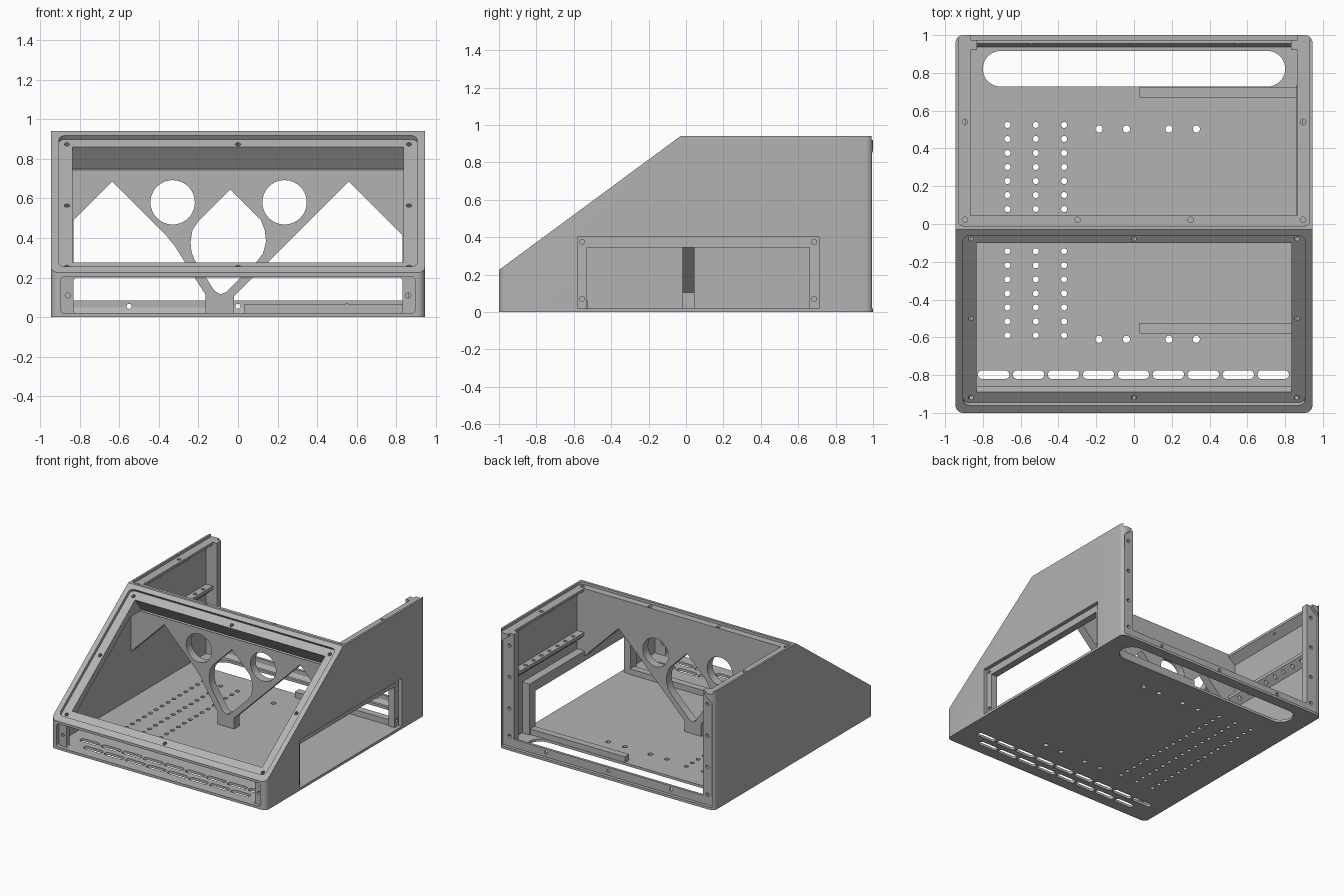
import bpy, bmesh
from math import cos, sin, pi, radians
from mathutils import Matrix, Vector

cube = bpy.data.objects.get("Cube")
if cube:
    bpy.data.objects.remove(cube)

grey = bpy.data.materials.new("plain grey")
grey.use_nodes = True
grey.diffuse_color = (0.45, 0.45, 0.45, 1)
grey.node_tree.nodes["Principled BSDF"].inputs["Base Color"].default_value = grey.diffuse_color


def frame(u, v, n, origin=(0, 0, 0)):
    m = Matrix((u, v, n)).transposed().to_4x4()
    m.translation = origin
    return m


# Sketch planes: outlines are drawn in two axes and pushed along the third
EX, EY, EZ = Vector((1, 0, 0)), Vector((0, 1, 0)), Vector((0, 0, 1))
RISE = Vector((0, 0.97, 0.715)).normalized()
SIDE, FRONT, PLAN = frame(EY, EZ, EX), frame(EX, EZ, EY), frame(EX, EY, EZ)
SLOPE = frame(EX, RISE, EX.cross(RISE), (0, -1, 0.225))


def circle(x, y, r, n=20):
    return [(x + r * cos(2 * pi * i / n), y + r * sin(2 * pi * i / n)) for i in range(n)]


def rect(x0, x1, y0, y1, r=0.0, n=6):
    if r == 0:
        return [(x0, y0), (x1, y0), (x1, y1), (x0, y1)]
    corners = [(x1 - r, y1 - r), (x0 + r, y1 - r), (x0 + r, y0 + r), (x1 - r, y0 + r)]
    return [(cx + r * cos(pi / 2 * (k + i / n)), cy + r * sin(pi / 2 * (k + i / n)))
            for k, (cx, cy) in enumerate(corners) for i in range(n + 1)]


def flip(outline):
    return [(-x, y) for x, y in outline]


def prism(name, outlines, plane, lo, hi):
    bm = bmesh.new()
    for pts in outlines:
        a = [bm.verts.new(plane @ Vector((x, y, lo))) for x, y in pts]
        b = [bm.verts.new(plane @ Vector((x, y, hi))) for x, y in pts]
        bm.faces.new(a)
        bm.faces.new(b)
        for i in range(len(pts)):
            j = (i + 1) % len(pts)
            bm.faces.new((a[i], a[j], b[j], b[i]))
    bmesh.ops.remove_doubles(bm, verts=bm.verts, dist=1e-5)
    bmesh.ops.recalc_face_normals(bm, faces=bm.faces)
    mesh = bpy.data.meshes.new(name)
    bm.to_mesh(mesh)
    bm.free()
    mesh.materials.append(grey)
    obj = bpy.data.objects.new(name, mesh)
    bpy.context.collection.objects.link(obj)
    return obj


def cut(obj, outlines, plane, lo, hi, operation='DIFFERENCE'):
    cutter = prism("cutter", outlines, plane, lo, hi)
    cutter.hide_render = True
    mod = obj.modifiers.new("cut", 'BOOLEAN')
    mod.operation, mod.solver, mod.object = operation, 'EXACT', cutter
    bpy.context.view_layer.update()
    result = bpy.data.meshes.new_from_object(obj.evaluated_get(bpy.context.evaluated_depsgraph_get()))
    obj.modifiers.clear()
    obj.data = result
    bpy.data.objects.remove(cutter)


# Outer case: side profile with rounded upright corners
case = prism("case", [[(-1, 0), (-1, 0.225), (-0.03, 0.94), (1, 0.94), (1, 0)]], SIDE, -0.945, 0.945)
cut(case, [rect(-0.945, 0.945, -1, 1, 0.04)], PLAN, -0.1, 1.1, 'INTERSECT')

# Front cavity under the sloping frame
cut(case, [[(-0.93, 0.02), (-0.93, 0.177), (-0.16, 0.744), (-0.02, 0.744), (-0.02, 0.02)]],
    SIDE, -0.925, 0.925)

# Rear cavity, open at the back and top, leaving wedge-shaped top ledges
half = [(0.925, 0.02), (0.925, 0.85), (0.865, 0.9), (0.865, 1.1)]
cut(case, [half + flip(half)[::-1]], FRONT, 0.045, 1.1)
cut(case, [rect(-0.93, 0.93, -0.01, 1.2, 0.03)], PLAN, 0.92, 1.1)

# Sloping frame: shallow seat, then the opening through it
cut(case, [rect(-0.905, 0.905, 0.05, 1.167, 0.035)], SLOPE, -0.024, 0.1)
cut(case, [rect(-0.835, 0.835, 0.119, 1.1)], SLOPE, -0.157, 0.1)

# Front strip: shallow seat, then the long opening
cut(case, [rect(-0.895, 0.895, 0.02, 0.205, 0.02)], FRONT, -1.1, -0.97)
cut(case, [rect(-0.83, 0.83, 0.02, 0.2, 0.015)], FRONT, -1.1, -0.9)

# Middle bulkhead: angular openings and two round holes leave a forked brace
left_gap = [(-0.925, 0.395), (-0.635, 0.685), (-0.36, 0.41), (-0.32, 0.36),
            (-0.165, 0.115), (-0.165, 0.02), (-0.925, 0.02)]
right_gap = [(0.925, 0.32), (0.56, 0.685), (-0.02, 0.105), (-0.02, 0.02), (0.925, 0.02)]
middle_gap = [(-0.04, 0.645), (-0.2, 0.485), (-0.23, 0.44), (-0.24, 0.38), (-0.235, 0.33),
              (-0.22, 0.29), (-0.12, 0.135), (-0.09, 0.115), (-0.06, 0.127), (0.09, 0.275),
              (0.125, 0.32), (0.142, 0.38), (0.135, 0.44), (0.115, 0.49)]
cut(case, [left_gap, right_gap, middle_gap, circle(-0.33, 0.58, 0.112, 40),
           circle(0.235, 0.58, 0.112, 40)], FRONT, -0.03, 0.06)

# Floor: rear slot, two staggered vent rows, hole grid and mounting holes
holes = [rect(-0.8, 0.8, 0.728, 0.916, 0.093, 10)]
holes += [rect(x - 0.083, x + 0.083, -0.82, -0.775, 0.022)
          for x in [-0.743 + 0.185 * i for i in range(9)]]
holes += [rect(x - 0.083, x + 0.083, -0.912, -0.867, 0.022)
          for x in [-0.65 + 0.185 * i for i in range(8)]]
holes += [circle(x, -0.59 + 0.0743 * i, 0.016, 14) for x in (-0.67, -0.52, -0.37) for i in range(16)]
holes += [circle(x, y, 0.019, 16) for x in (-0.185, -0.04, 0.185, 0.33) for y in (-0.61, 0.503)]
cut(case, holes, PLAN, -0.1, 0.019999 + 0.002)

# Screw holes in the sloping frame, front strip and top ledges
cut(case, [circle(x, y, 0.014, 12) for x in (-0.863, 0, 0.863) for y in (0.082, 0.604, 1.125)
           if x or y != 0.604], SLOPE, -0.06, 0.05)
cut(case, [circle(x, 0.11, 0.013, 12) for x in (-0.86, 0.86)], FRONT, -1.1, -0.9)
cut(case, [circle(x, y, 0.015, 12) for x, y in
           ((-0.895, 0.54), (0.895, 0.54), (-0.895, 0.95), (0.895, 0.95), (-0.895, 0.022),
            (0.895, 0.022), (-0.3, 0.022), (0.3, 0.022))], PLAN, 0.88, 1)

# Side window in the left wall, with a thick inner frame
window_frame = prism("window_frame", [rect(-0.605, 0.735, 0.01, 0.425)], SIDE, 0.86, 0.93)
for part in (case, window_frame):
    cut(part, [rect(-0.58, 0.71, 0.02, 0.4)], SIDE, 0.915, 1)
    cut(part, [rect(-0.53, 0.66, 0.02, 0.345)], SIDE, 0.8, 1)
cut(window_frame, [circle(y, z, 0.013, 12) for y in (-0.555, 0.685) for z in (0.07, 0.375)],
    SIDE, 0.88, 1)

# Floor ribs that guide a tray from the window
ribs = prism("floor_ribs", [rect(0.03, 0.87, y, y + 0.055) for y in (-0.58, 0.67)], PLAN, 0.015, 0.065)

# Rear posts and bottom lip
post = rect(0.83, 0.93, 0.92, 0.975)
posts = prism("rear_posts", [post, flip(post)], PLAN, 0.01, 0.92)
cut(posts, [circle(x, z, 0.014, 12) for x in (-0.87, 0.87) for z in (0.1, 0.32, 0.57, 0.82)],
    FRONT, 0.94, 1.1)
lip = prism("rear_lip", [[(0.93, 0.01), (0.975, 0.01), (0.975, 0.085), (0.955, 0.085), (0.955, 0.05)]],
            SIDE, -0.84, 0.84)
cut(lip, [circle(x, 0.055, 0.013, 12) for x in (-0.55, 0, 0.55)], FRONT, 0.94, 1.1)

# Perforated shelf rails on both inner walls
rail = [(0.93, 0.57), (0.865, 0.57), (0.865, 0.545), (0.93, 0.485)]
rails = prism("shelf_rails", [rail, flip(rail)], FRONT, 0.04, 0.93)
cut(rails, [circle(s * 0.893, 0.14 + 0.1 * i, 0.014, 12) for s in (-1, 1) for i in range(8)],
    PLAN, 0.4, 0.7)

# Smooth the rounded corners and keep edges crisp
bpy.ops.object.select_all(action='DESELECT')
for obj in (case, window_frame, ribs, posts, lip, rails):
    obj.select_set(True)
bpy.context.view_layer.objects.active = case
bpy.ops.object.shade_smooth_by_angle(angle=radians(30))
